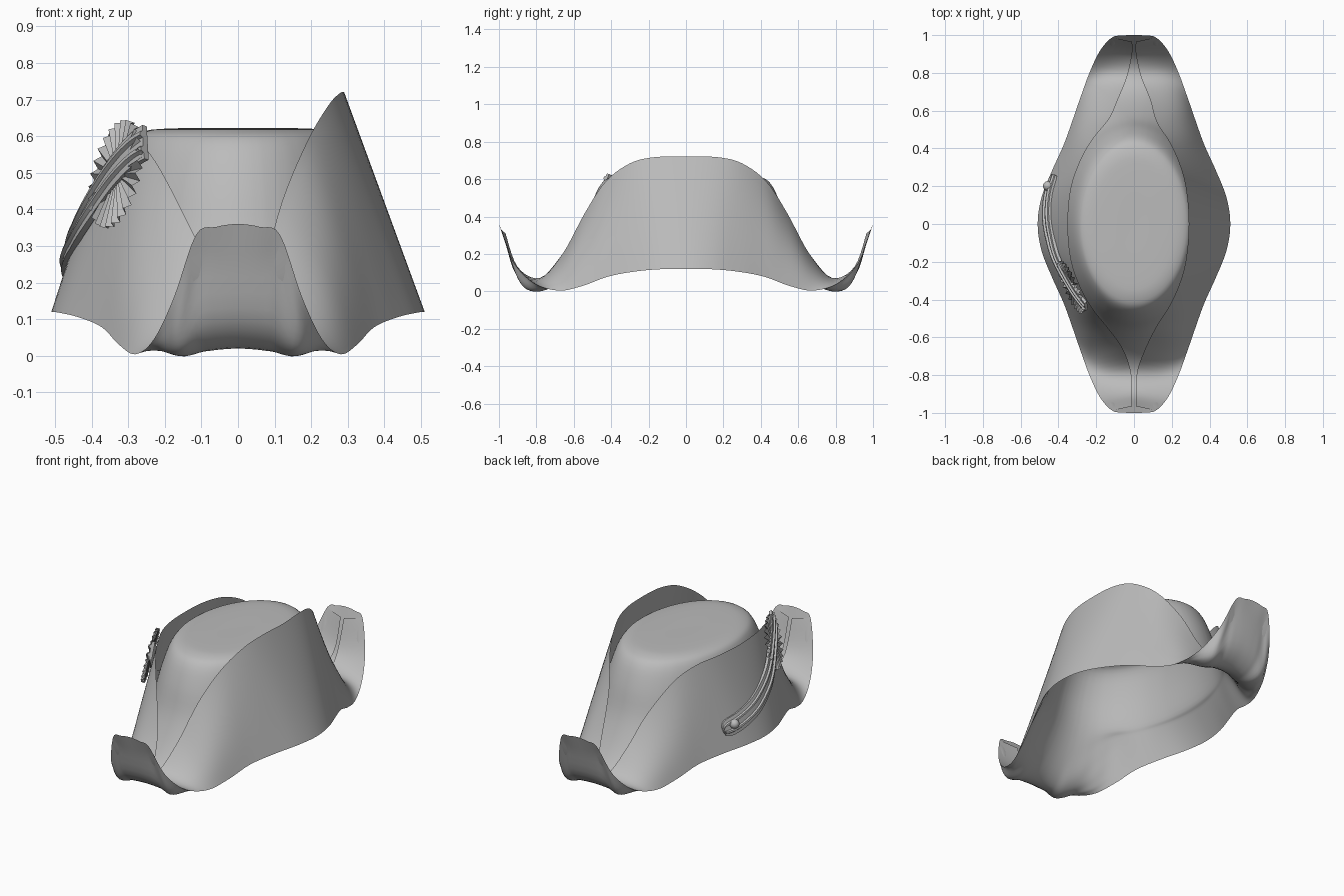
import bpy, bmesh, math
from mathutils import Vector as V

cube = bpy.data.objects.get("Cube")
if cube:
    bpy.data.objects.remove(cube)

felt = bpy.data.materials.new("grey_felt")
felt.use_nodes = True
felt.diffuse_color = (0.5, 0.5, 0.5, 1)
felt.node_tree.nodes["Principled BSDF"].inputs["Base Color"].default_value = (0.5, 0.5, 0.5, 1)

# Stations run from the side of the hat (first) round to the tip (last)
FOLD = [(.51, 0, .12), (.49, .14, .118), (.435, .28, .105), (.372, .42, .078),
        (.325, .55, .03), (.28, .68, .004), (.23, .815, .045), (.175, .925, .16),
        (.115, .988, .33), (.06, .998, .352), (0, 1, .36)]
BEAK = [(.06, .66, .2), (.017, .78, .072), (.01, .9, .13), (.01, .965, .31)]
BACK_GAP = {5: .025, 6: .02}
RIM = {1: [(.29, 0, .72), (.278, .17, .717), (.247, .3, .684), (.19, .43, .587), (.12, .54, .42)] + BEAK,
       -1: [(.35, 0, .615), (.335, .18, .615), (.29, .32, .6), (.225, .44, .53), (.13, .56, .35)] + BEAK}
ANGLE = [0, 14, 28, 40, 52, 62, 70, 77, 82, 86, 90]
CROWN = [(0, 0, .622), (.15, .28, .622), (.26, .39, .613), (.305, .453, .575), (.345, .508, .46), (.385, .56, .3)]
FLOOR = [.2, .4, .6, .8, .92, 1]
# Heights along the centre line from crown foot to tip, evenly spaced
PROFILE = [.44, .3, .165, .065, .025, .032, .12, .36]


def spline(p, t):
    """Smooth curve through the points p(i)."""
    i = math.floor(t)
    u = t - i
    a, b, c, d = p(i - 1), p(i), p(i + 1), p(i + 2)
    return b + (c - a) * (u / 2) + (a * 2 - b * 5 + c * 4 - d) * (u * u / 2) + (b * 3 - a - c * 3 + d) * (u ** 3 / 2)


def trough(p):
    """Height of the brim floor; its lowest line bends towards the crown at the sides."""
    bend = p.x * p.x
    return spline(lambda i: PROFILE[max(0, min(i, 7))], (p.y + 1.2 * bend - .475) / .075) - .2 * bend


def ring_point(k, i):
    """Control point of ring k at station i (negative = front)."""
    j, flip = abs(i), 1
    if j > 10:
        j, flip = 20 - j, -1
    a = math.radians(ANGLE[j])
    rx, ry, z = CROWN[min(k, 5)]
    p = V((rx * math.cos(a), ry * math.sin(a), z))
    if k > 5:
        f, fold, foot = FLOOR[k - 6], V(FOLD[j]), p
        p = foot.lerp(fold, f)
        if j > 3:
            dip = trough(p) + f ** 3 * (fold.z - trough(fold)) + (1 - f) ** 3 * (foot.z - trough(foot))
            p.z += (dip - p.z) * (.5 if j == 4 else 1)
    return V((p.x * flip, p.y if i > 0 else -p.y, p.z))


def rim_point(side, i):
    j = min(abs(i), 8)
    p = V(RIM[side][j])
    if i > 0:
        p.x += BACK_GAP.get(j, 0)
    return V((p.x, p.y if i > 0 else -p.y, p.z))


def body_column(side, s):
    """Crown centre down to the fold, at station s."""
    pts = [spline(lambda i: ring_point(k, i), s) for k in range(12)]
    get = lambda k: pts[max(k, 0)] if k < 12 else pts[11] * 2 - pts[10]
    col = [spline(get, n / 4) for n in range(45)]
    return [V((p.x * side, p.y, p.z)) for p in col]


def flap_point(side, s, f):
    """Turned-up brim between the fold (f=0) and the rim (f=1)."""
    p = spline(lambda i: ring_point(11, i), s).lerp(spline(lambda i: rim_point(side, i), s), f)
    swell = math.sin(math.pi * f) * math.exp(-((abs(s) - 4.5) / 1.5) ** 2)
    p += V((.03, math.copysign(.02, s), -.012)) * swell
    return V((p.x * side, p.y, p.z))


def add_grid(bm, rows, wrap=False):
    vs = [[bm.verts.new(p) for p in r] for r in rows]
    for a, b in zip(vs, vs[1:]):
        for n in range(len(a) if wrap else len(a) - 1):
            m = (n + 1) % len(a)
            bm.faces.new((a[n], b[n], b[m], a[m]))
    return vs


def finish(bm, name, angle=40):
    bmesh.ops.remove_doubles(bm, verts=bm.verts, dist=.0004)
    bmesh.ops.recalc_face_normals(bm, faces=bm.faces)
    me = bpy.data.meshes.new(name)
    bm.to_mesh(me)
    bm.free()
    ob = bpy.data.objects.new(name, me)
    bpy.context.collection.objects.link(ob)
    me.materials.append(felt)
    bpy.ops.object.select_all(action='DESELECT')
    ob.select_set(True)
    bpy.context.view_layer.objects.active = ob
    bpy.ops.object.shade_smooth_by_angle(angle=math.radians(angle))


# Hat body: crown, brim floor and both turned-up flaps in one sheet
bm = bmesh.new()
for side in (1, -1):
    add_grid(bm, [body_column(side, n / 5) for n in range(-50, 51)])
    add_grid(bm, [[flap_point(side, n / 5, f / 16) for f in range(17)] for n in range(-40, 41)])
finish(bm, "hat_body", 60)


def flap_frame(s, f):
    """Position and outward normal on the right flap."""
    p = flap_point(-1, s, f)
    n = (flap_point(-1, s + .05, f) - p).cross(flap_point(-1, s, f + .02) - p).normalized()
    return p, n if n.x < 0 else -n


# Strap: ridged band swept over the right flap
ROUTE = [(1.75, .24), (1, .27), (0, .36), (-1, .52), (-2, .8), (-2.8, 1.05)]
SECTION = [(-1, -.004), (-1, .012), (-.65, .014), (-.55, .024), (-.35, .024), (-.25, .014),
           (.25, .014), (.35, .024), (.55, .024), (.65, .014), (1, .012), (1, -.004)]
route = lambda i: V(ROUTE[max(0, min(i, 5))])
path = [flap_frame(*spline(route, n / 8)) for n in range(41)]
bm = bmesh.new()
rows = []
for n, (p, nor) in enumerate(path):
    along = (path[min(n + 1, 40)][0] - path[max(n - 1, 0)][0]).normalized()
    across = along.cross(nor).normalized()
    end = min(1, n / 5)
    half = .05 * (.3 + .7 * math.sqrt(1 - (1 - end) ** 2))
    lift = .025 * max(0, n - 20) / 20
    rows.append([p + across * (w * half) + nor * (h + lift) for w, h in SECTION])
ends = add_grid(bm, rows, True)
for loop in (ends[0], ends[-1]):
    bm.faces.new(loop)
finish(bm, "strap")

# Button at the rear end of the strap
p, nor = flap_frame(1.3, .27)
bm = bmesh.new()
bmesh.ops.create_uvsphere(bm, u_segments=20, v_segments=12, radius=.026)
bmesh.ops.translate(bm, verts=bm.verts, vec=p + nor * .022)
finish(bm, "button")

# Cockade: pleated oval rosette under the upper end of the strap
p, nor = flap_frame(-2.1, .79)
along = (path[36][0] - path[24][0]).normalized()
across = along.cross(nor).normalized()
bm = bmesh.new()
rows = []
for r in (.15, .6, 1):
    row = []
    for n in range(52):
        a = math.tau * n / 52
        pleat = (.012 if n % 2 else -.008) * r
        row.append(p + along * (.15 * r * math.cos(a)) + across * (.15 * r * math.sin(a)) + nor * (.018 + pleat))
    rows.append(row)
add_grid(bm, rows, True)
finish(bm, "cockade", 20)
